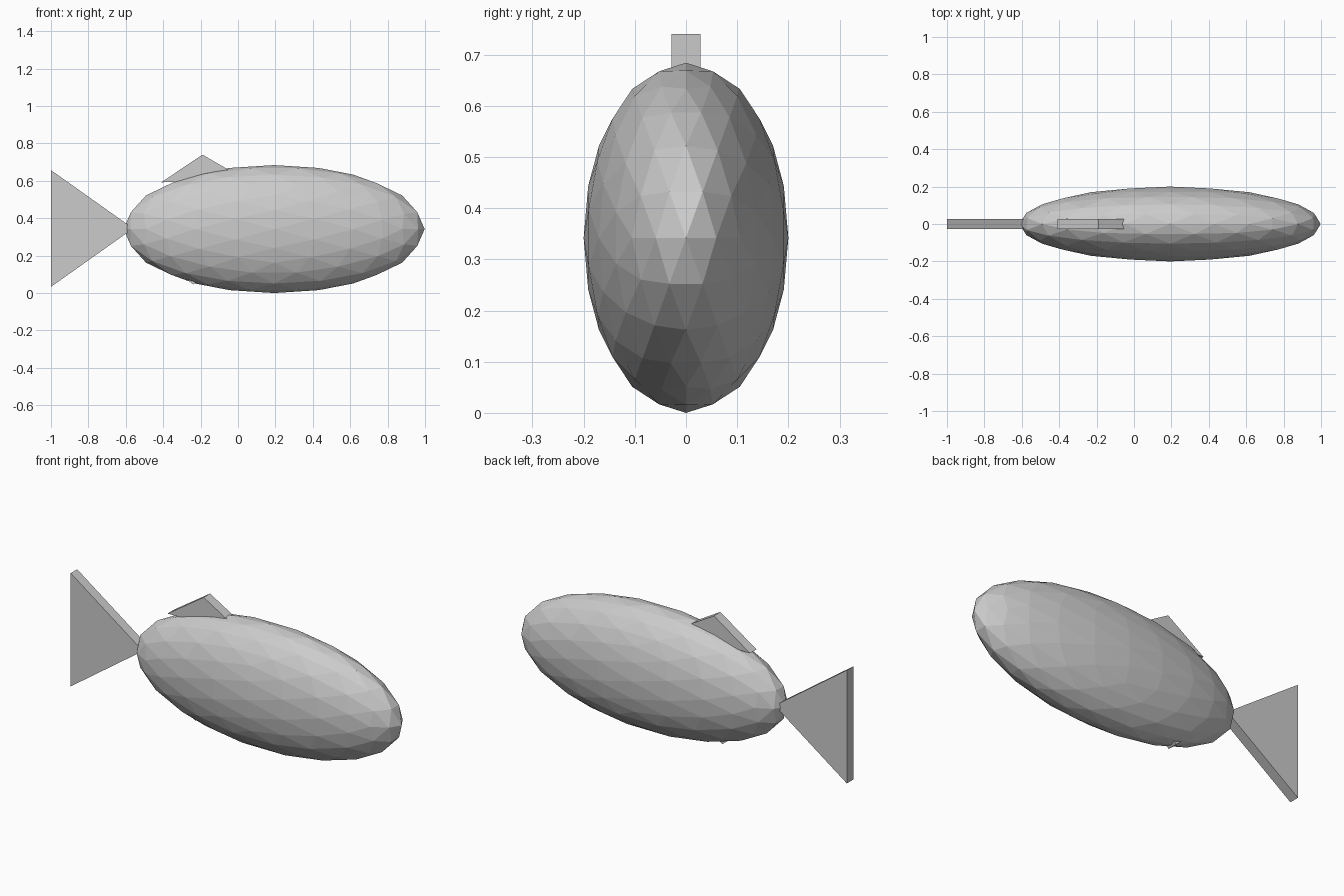
import bpy
import bmesh
import math
from mathutils import Matrix, Vector

# Remove the default cube only
cube = bpy.data.objects.get("Cube")
if cube:
    bpy.data.objects.remove(cube, do_unlink=True)

# Single matte grey
grey = bpy.data.materials.new("plain_grey")
grey.use_nodes = True
colour = (0.6, 0.6, 0.6, 1)
grey.diffuse_color = colour
grey.node_tree.nodes["Principled BSDF"].inputs["Base Color"].default_value = colour


def finish(bm, name):
    """Turn a bmesh into a flat-shaded object."""
    bmesh.ops.recalc_face_normals(bm, faces=bm.faces)
    mesh = bpy.data.meshes.new(name)
    bm.to_mesh(mesh)
    bm.free()
    mesh.materials.append(grey)
    obj = bpy.data.objects.new(name, mesh)
    bpy.context.collection.objects.link(obj)
    return obj


def fin(name, outline, half=0.028):
    """Extrude an x-z outline into a slab centred on y = 0."""
    bm = bmesh.new()
    face = bm.faces.new([bm.verts.new((x, -half, z)) for x, z in outline])
    ext = bmesh.ops.extrude_face_region(bm, geom=[face])
    verts = [v for v in ext["geom"] if isinstance(v, bmesh.types.BMVert)]
    bmesh.ops.translate(bm, verts=verts, vec=(0, 2 * half, 0))
    return finish(bm, name)


# Body: faceted ellipsoid, tilted so an edge midpoint sits at each pole
bm = bmesh.new()
bmesh.ops.create_icosphere(bm, subdivisions=3, radius=1)
tilt = Matrix.Rotation(-math.atan(2) / 2, 4, "Y")
size = Matrix.Diagonal((0.805, 0.2, 0.342, 1))
place = Matrix.Translation(Vector((0.193, 0, 0.342)))
bmesh.ops.transform(bm, matrix=place @ size @ tilt, verts=bm.verts)
finish(bm, "body")

# Fins: wedge slabs sunk into the body
fin("tail_fin", [(-1, 0.657), (-1, 0.033), (-0.56, 0.345)])
fin("dorsal_fin", [(-0.41, 0.592), (-0.19, 0.74), (0.05, 0.6)])
fin("belly_fin", [(-0.36, 0.14), (-0.24, 0.046), (-0.12, 0.14)])
